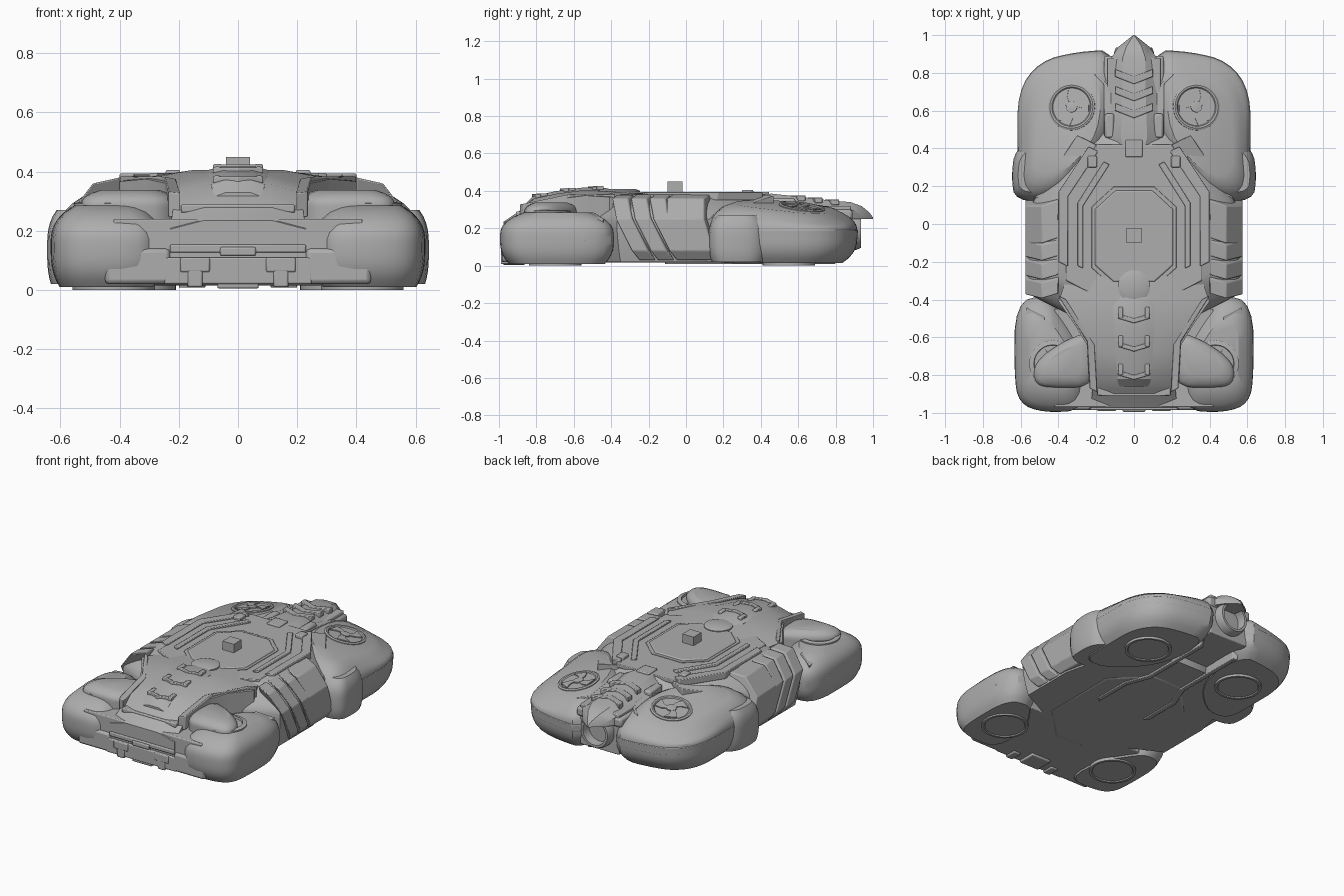
import bpy, bmesh, math
from mathutils import Vector, Matrix

default_cube = bpy.data.objects.get("Cube")
if default_cube:
    bpy.data.objects.remove(default_cube)

shade = (.42, .42, .42, 1)
grey = bpy.data.materials.new("armour grey")
grey.use_nodes = True
grey.diffuse_color = shade
grey.node_tree.nodes["Principled BSDF"].inputs["Base Color"].default_value = shade
parts = []


def finish(name, bm, mirror=False, bevel=0):
    bmesh.ops.recalc_face_normals(bm, faces=bm.faces)
    mesh = bpy.data.meshes.new(name)
    bm.to_mesh(mesh)
    bm.free()
    mesh.materials.append(grey)
    part = bpy.data.objects.new(name, mesh)
    bpy.context.collection.objects.link(part)
    if bevel:
        modifier = part.modifiers.new("bevel", "BEVEL")
        modifier.width, modifier.segments, modifier.limit_method = bevel, 2, "ANGLE"
    if mirror:
        part.modifiers.new("mirror", "MIRROR").use_mirror_merge = False
    parts.append(part)


def loft(name, rings, mirror=False, bevel=0):
    bm = bmesh.new()
    rows = [[bm.verts.new(point) for point in ring] for ring in rings]
    for low, high in zip(rows, rows[1:]):
        for i in range(len(low)):
            bm.faces.new((low[i - 1], low[i], high[i], high[i - 1]))
    bm.faces.new(rows[0])
    bm.faces.new(rows[-1])
    finish(name, bm, mirror, bevel)


def both_sides(outline):
    return outline + [(-x, y) for x, y in reversed(outline)]


def rounded(outline, passes=2):
    # Corner cutting softens an outline
    for step in range(passes):
        following = outline[1:] + outline[:1]
        outline = [tuple(Vector(a).lerp(Vector(b), share))
                   for a, b in zip(outline, following) for share in (.25, .75)]
    return outline


def scaled_ring(outline, scale, z, tilt=None):
    xs, ys = zip(*outline)
    middle = Vector(((min(xs) + max(xs)) / 2, (min(ys) + max(ys)) / 2))
    points = [middle + (Vector(point) - middle) * scale for point in outline]
    return [(p.x, p.y, z + (tilt(p.x, p.y, z) if tilt else 0)) for p in points]


def slab(name, outline, bottom, top, taper=1, mirror=False, bevel=.004, tilt=None):
    rings = [scaled_ring(outline, 1, bottom, tilt), scaled_ring(outline, taper, top, tilt)]
    loft(name, rings, mirror, bevel)


def pillow(name, outline, bottom, belt, top, under, over, power=3, mirror=False, tilt=None):
    # Bulging shell: widest at the belt, drawn in by a power curve below and above
    rings = []
    steps = 6
    for step in range(-steps, steps + 1):
        share = abs(step) / steps
        end, inset = (top, over) if step > 0 else (bottom, under)
        rings.append(scaled_ring(outline, 1 - inset * share ** power, belt + (end - belt) * share, tilt))
    loft(name, rings, mirror)


def box(name, centre, size, mirror=False, bevel=.006):
    bm = bmesh.new()
    bmesh.ops.create_cube(bm, size=1, matrix=Matrix.Translation(centre) @ Matrix.Diagonal((*size, 1)))
    finish(name, bm, mirror, bevel)


def rail(name, path, width, bottom, top, tilt=None):
    inner = [(x - width, y - width / 2) for x, y in reversed(path)]
    slab(name, path + inner, bottom, top, mirror=True, tilt=tilt)


def ridge(name, stations, drop, floor):
    # Roof-like body along y, each station giving y, half width and height
    rings = []
    for y, width, z in stations:
        half = [(width / 2, z), (width, max(z - drop, floor + .005)), (width, floor)]
        rings.append([(x, y, height) for x, height in half] + [(-x, y, height) for x, height in reversed(half)])
    loft(name, rings)


def chevron(name, y, z, width, depth):
    front = [(-width, y), (0, y - depth), (width, y)]
    back = [(x, v + depth) for x, v in reversed(front)]
    slab(name, front + back, z - .03, z)


def lathe(name, profile, matrix, mirror=False):
    bm = bmesh.new()
    verts = [bm.verts.new((radius, 0, height)) for radius, height in profile]
    edges = [bm.edges.new(pair) for pair in zip(verts, verts[1:])]
    bmesh.ops.spin(bm, geom=verts + edges, cent=(0, 0, 0), axis=(0, 0, 1), angle=math.tau, steps=40)
    bmesh.ops.remove_doubles(bm, verts=bm.verts, dist=.0005)
    bm.transform(matrix)
    finish(name, bm, mirror)


# Central hull
hull = both_sides([(.3, -.5), (.42, -.44), (.56, -.37), (.56, 0), (.53, .13), (.3, .48), (.12, .56)])
pillow("hull", hull, bottom=.02, belt=.24, top=.38, under=.05, over=.28, power=1.7)
box("lower_nose", centre=(0, -.71, .13), size=(.84, .52, .22))
box("rear_core", centre=(0, .6, .19), size=(.28, .56, .26))

# Leaning side armour following the hull section
section = [(.54, .03), (.575, .08), (.575, .25), (.49, .36), (.4, .38), (.4, .03)]


def side_plate(name, start, width, lean):
    rings = [[(x, y + (.4 - z) * lean - (x - .4) * .4, z) for x, z in section] for y in (start, start + width)]
    loft(name, rings, mirror=True, bevel=.006)


for rib in range(3):
    side_plate(f"side_rib_{rib + 1}", start=rib * .1 - .38, width=.085, lean=.5)
side_plate("side_shield", start=-.08, width=.2, lean=.3)

# Deck plates and rails
deck = both_sides([(.12, -.42), (.36, -.3), (.36, .16), (.2, .42)])
slab("deck", deck, bottom=.36, top=.384)
canopy = both_sides([(.11, -.31), (.21, -.22), (.21, .08), (.1, .18)])
slab("canopy_frame", canopy, bottom=.37, top=.388, taper=1.08)
slab("canopy", canopy, bottom=.38, top=.395, taper=.97)
rail("outer_rail", [(.24, .41), (.4, .17), (.4, -.2)], width=.05, bottom=.35, top=.393)
rail("inner_rail", [(.16, .33), (.3, .11), (.3, -.22)], width=.03, bottom=.37, top=.395)
box("deck_clamp", centre=(.22, .33, .38), size=(.05, .06, .05), mirror=True)
box("top_block", centre=(0, -.06, .41), size=(.08, .08, .08), bevel=0)
lathe("canopy_sensor", [(.085, 0), (.085, .02), (.06, .03), (0, .03)], Matrix.Translation((0, -.33, .38)))

# Hood running down to the nose
ridge("hood", [(-.24, .34, .385), (-.41, .4, .397), (-.54, .31, .405), (-.69, .22, .385), (-.81, .21, .36),
               (-.88, .22, .3), (-.975, .23, .235)], drop=.03, floor=.12)
ridge("hood_spine", [(-.34, .06, .395), (-.43, .11, .415), (-.55, .11, .418), (-.7, .1, .398), (-.82, .09, .37),
                     (-.86, .08, .33)], drop=.015, floor=.29)
for step in range(3):
    y, z = -.5 - step * .15, .424 - step * step * .01
    chevron(f"hood_chevron_{step + 1}", y, z, width=.085, depth=.025)
    box(f"hood_clip_{step + 1}", centre=(.07, y + .03, z - .02), size=(.025, .06, .045), mirror=True)
rail("hood_edge", [(.4, -.38), (.25, -.62), (.235, -.87)], width=.04, bottom=.3, top=.385,
     tilt=lambda x, y, z: min(0, (y + .6) / 5))

# Nose grille and bumper
for step in range(4):
    box(f"grille_slat_{step + 1}", centre=(0, step * .025 - .945, step * .045 + .14),
        size=(.46 - step * .025, .08, .028))
box("bumper", centre=(0, -.94, .065), size=(.5, .09, .09))
box("bumper_plate", centre=(.34, -.94, .08), size=(.22, .09, .12), mirror=True, bevel=.015)
box("bumper_intake", centre=(.145, -.965, .085), size=(.1, .05, .05), mirror=True)
box("bumper_tooth", centre=(.145, -.95, .04), size=(.05, .08, .06), mirror=True)
box("tow_latch", centre=(0, -.96, .13), size=(.12, .07, .03))
box("chin", centre=(0, -.92, .03), size=(.14, .12, .05))

# Front pods with knuckle caps
pod = rounded([(.25, -.985), (.48, -1), (.61, -.95), (.635, -.8), (.63, -.42), (.47, -.37), (.38, -.47), (.27, -.65)])
pillow("front_pod", pod, bottom=.01, belt=.15, top=.285, under=.16, over=.42, mirror=True)
lathe("pod_ring", [(.09, -.04), (.125, -.03), (.125, .015), (.1, .02), (.09, -.04)],
      Matrix.Translation((.43, -.74, .278)), mirror=True)
cap = rounded([(.2, -.56), (.36, -.61), (.53, -.73), (.53, -.85), (.42, -.87), (.2, -.86)])
pillow("pod_cap", cap, bottom=.24, belt=.28, top=.338, under=0, over=.4, mirror=True)
rail("pod_ridge", [(.57, -.44), (.57, -.6), (.54, -.68)], width=.1, bottom=.2, top=.275,
     tilt=lambda x, y, z: (.5 - x) / 3)
for step in range(3):
    box(f"pod_vent_{step + 1}", centre=(.605, step / 10 - .77, .12 + step / 100), size=(.05, .07, .02), mirror=True)

# Rear fenders with sloped tops
side_fall, tail_fall = .16, .12
fan_spot = Vector((.33, .62, .312))


def fender_slope(x, y, z):
    amount = max(0, min(1, (z - .2) * 12))
    return -amount * (side_fall * (x - fan_spot.x) + tail_fall * (y - fan_spot.y))


fender = rounded([(.09, .46), (.38, .13), (.61, .12), (.615, .4), (.615, .7), (.5, .86), (.3, .91), (.09, .92)])
pillow("rear_fender", fender, bottom=.015, belt=.17, top=fan_spot.z, under=.2, over=.34, mirror=True, tilt=fender_slope)
slab("fender_belt", fender, bottom=.14, top=.19, taper=1.008, mirror=True)
flare = rounded([(.4, .12), (.63, .12), (.65, .25), (.63, .4), (.5, .46)])
pillow("fender_flare", flare, bottom=.02, belt=.14, top=.27, under=.12, over=.3, mirror=True)
rail("fender_shoulder", [(.3, .47), (.51, .16), (.55, .09)], width=.14, bottom=.25, top=.375,
     tilt=lambda x, y, z: -max(0, x - .4))
rail("fender_trim", [(.22, .8), (.16, .74), (.16, .47)], width=.04, bottom=.27, top=.345,
     tilt=lambda x, y, z: (.5 - y) / 8)
box("fender_root", centre=(.12, .74, .27), size=(.08, .3, .06), mirror=True, bevel=.015)

# Lift fans set in the fender tops
seat = Matrix.Translation(fan_spot) @ Matrix.Rotation(side_fall, 4, "Y") @ Matrix.Rotation(-tail_fall, 4, "X")
lathe("fan_rim", [(.125, -.03), (.125, .005), (.115, .01), (.105, .008), (.1, .002), (0, .002)], seat, mirror=True)
lathe("fan_hub", [(.03, 0), (.03, .01), (.02, .012), (0, .012)], seat, mirror=True)
radii = [.02, .06, .1]
for blade in range(3):
    turn = math.tau * blade / 3 + .4
    edge = [(r, turn + r * 6 + .4) for r in radii] + [(r, turn + r * 6 - .4) for r in reversed(radii)]
    loft(f"fan_blade_{blade + 1}", [[seat @ Vector((r * math.cos(a), r * math.sin(a), z)) for r, a in edge]
                                    for z in (0, .008)], mirror=True)

# Rear spine ending in a pointed hood over the exhaust
ridge("rear_spine", [(.38, .1, .382), (.46, .14, .385), (.58, .13, .372), (.76, .12, .35), (.88, .12, .34),
                     (.94, .08, .318), (.98, .03, .285), (1, .004, .258)], drop=.04, floor=.25)
for step in range(3):
    chevron(f"spine_chevron_{step + 1}", y=.6 + step * .09, z=.376 - step * .011, width=.1, depth=.04)
box("spine_latch", centre=(0, .4, .375), size=(.09, .09, .04))
box("spine_cheek", centre=(.13, .52, .32), size=(.05, .13, .08), mirror=True, bevel=.012)
lathe("exhaust", [(0, .7), (.09, .7), (.105, .78), (.105, .91), (.095, .935), (.08, .935), (.07, .83), (0, .82)],
      Matrix.Translation((0, 0, .19)) @ Matrix.Rotation(-math.pi / 2, 4, "X"))

# Underside keel and hover pads
slab("keel", both_sides([(.1, -.6), (.3, -.4), (.3, .1), (.1, .3)]), bottom=.016, top=.03, taper=1.05)
rail("keel_rib", [(.14, .8), (.14, .3), (.2, .15), (.2, -.1)], width=.03, bottom=.008, top=.06)
for end, x, y in (("front", .42, -.7), ("rear", .35, .55)):
    lathe(end + "_hover_pad", [(.14, .03), (.14, 0), (.125, 0), (.12, .006), (0, .006)],
          Matrix.Translation((x, y, 0)), mirror=True)

# Keep hard edges crisp and curves smooth
bpy.ops.object.select_all(action="DESELECT")
for part in parts:
    part.select_set(True)
bpy.context.view_layer.objects.active = parts[0]
bpy.ops.object.shade_smooth_by_angle(angle=math.radians(30))
